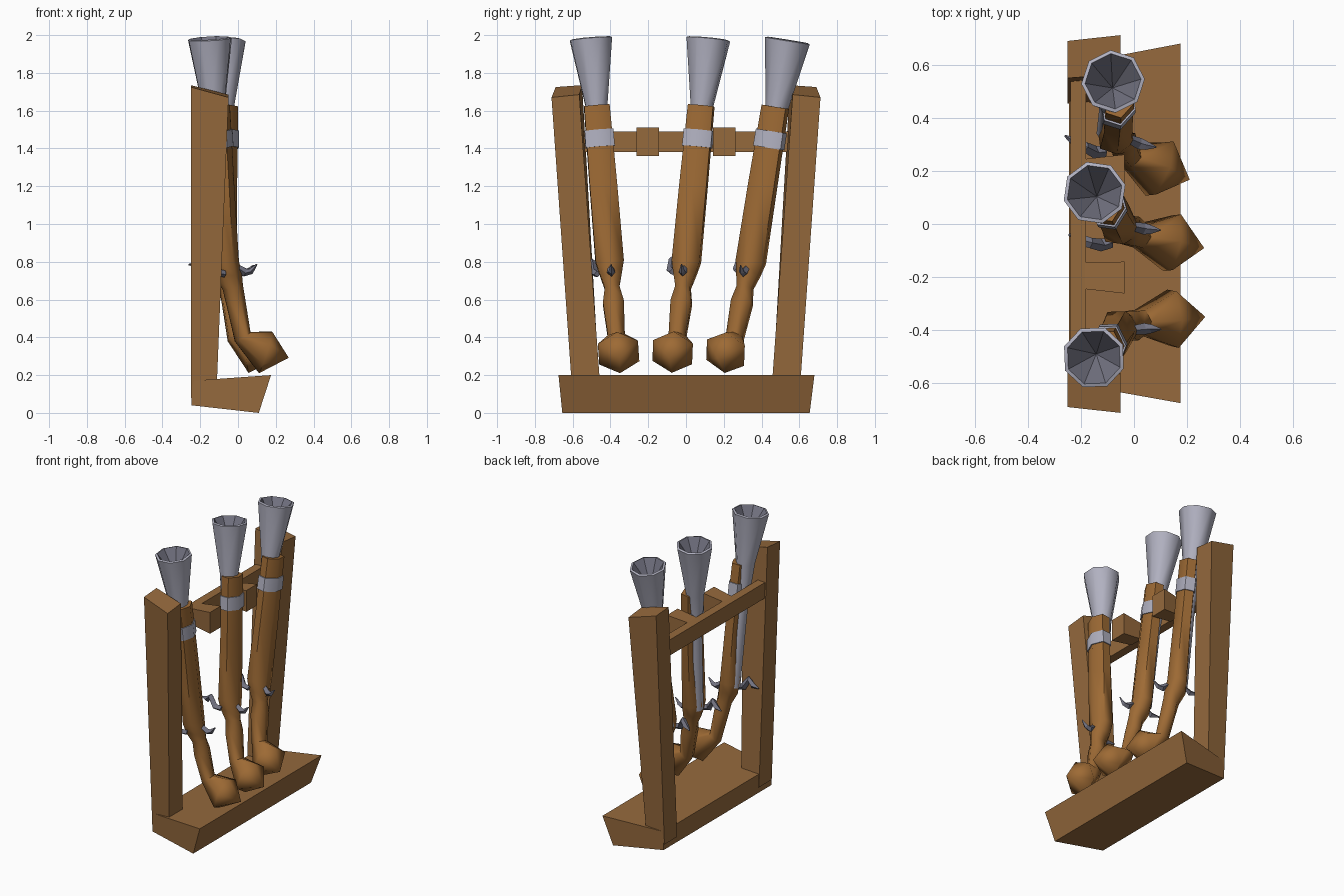
import bpy, bmesh, math
from mathutils import Vector, Matrix

if "Cube" in bpy.data.objects:
    bpy.data.objects.remove(bpy.data.objects["Cube"])


def material(name, rgb):
    m = bpy.data.materials.new(name)
    m.diffuse_color = (*rgb, 1)
    m.use_nodes = True
    m.node_tree.nodes["Principled BSDF"].inputs["Base Color"].default_value = m.diffuse_color
    return m


RACK = material("rack wood", (0.30, 0.142, 0.046))
STOCK = material("stock wood", (0.34, 0.145, 0.035))
STEEL = material("light steel", (0.44, 0.44, 0.53))
DARK = material("dark steel", (0.17, 0.17, 0.22))


def finish(name, bm, mat, smooth=None, matrix=None):
    bmesh.ops.recalc_face_normals(bm, faces=bm.faces[:])
    me = bpy.data.meshes.new(name)
    bm.to_mesh(me)
    bm.free()
    me.materials.append(mat)
    if smooth:
        for p in me.polygons:
            p.use_smooth = True
        me.set_sharp_from_angle(angle=math.radians(smooth))
    ob = bpy.data.objects.new(name, me)
    bpy.context.collection.objects.link(ob)
    if matrix:
        ob.matrix_world = matrix
    return ob


def block(name, bottom, top, mat):
    """Six-sided solid from two quads."""
    bm = bmesh.new()
    b = [bm.verts.new(p) for p in bottom]
    t = [bm.verts.new(p) for p in top]
    bm.faces.new(b)
    bm.faces.new(t)
    for i in range(4):
        j = (i + 1) % 4
        bm.faces.new((b[i], b[j], t[j], t[i]))
    return finish(name, bm, mat)


def loft(name, rings, mat, smooth, matrix):
    """Skin a list of rings; the ends are capped, one-point rings make tips."""
    bm = bmesh.new()
    vs = [[bm.verts.new(p) for p in r] for r in rings]
    for a, b in zip(vs, vs[1:]):
        n = max(len(a), len(b))
        for i in range(n):
            j = (i + 1) % n
            if len(b) == 1:
                bm.faces.new((a[i], a[j], b[0]))
            else:
                bm.faces.new((a[i], a[j], b[j], b[i]))
    for end in (vs[0], vs[-1]):
        if len(end) > 2:
            bm.faces.new(end)
    return finish(name, bm, mat, smooth, matrix)


def ring(x, z, rx, ry, pitch=0, n=6, start=0.0):
    """Ring around (x, 0, z), tipped by pitch degrees in the xz plane."""
    a = math.radians(pitch)
    out = []
    for i in range(n):
        t = 2 * math.pi * i / n + start
        u = rx * math.cos(t)
        out.append((x + u * math.cos(a), ry * math.sin(t), z + u * math.sin(a)))
    return out


def spike(name, pts, radii, mat, matrix):
    """Tapered four-sided bent bar."""
    pts = [Vector(p) for p in pts]
    rings = []
    for i, (p, r) in enumerate(zip(pts, radii)):
        d = (pts[min(i + 1, len(pts) - 1)] - pts[max(i - 1, 0)]).normalized()
        s = d.cross(Vector((0, 1, 0))).normalized()
        w = d.cross(s)
        rings.append([p + s * r, p + w * r, p - s * r, p - w * r])
    return loft(name, rings, mat, None, matrix)


# --- Rack: flared base, two leaning posts, crossbar and spacer blocks
block("rack_base",
      [(-.245, -.60, .04), (.11, -.655, 0), (.11, .655, 0), (-.245, .60, .04)],
      [(-.245, -.60, .17), (.175, -.675, .20), (.175, .68, .20), (-.245, .60, .17)], RACK)
for s, side in ((-1, "left"), (1, "right")):
    block(side + "_post",
          [(-.25, s * .455, .08), (-.115, s * .45, .08), (-.115, s * .60, .08), (-.25, s * .597, .08)],
          [(-.25, s * .55, 1.735), (-.05, s * .565, 1.685), (-.05, s * .712, 1.67), (-.25, s * .69, 1.725)],
          RACK)
block("crossbar",
      [(-.24, -.58, 1.38), (-.18, -.58, 1.38), (-.18, .58, 1.38), (-.24, .58, 1.38)],
      [(-.24, -.58, 1.49), (-.18, -.58, 1.49), (-.18, .58, 1.49), (-.24, .58, 1.49)], RACK)
for s, side in ((-1, "left"), (1, "right")):
    q = [(-.185, s * .145), (-.035, s * .142), (-.035, s * .262), (-.185, s * .245)]
    zb, zt = (1.375, 1.36, 1.36, 1.375), (1.49, 1.51, 1.51, 1.49)
    block(side + "_spacer", [(*p, z) for p, z in zip(q, zb)],
          [(*p, z) for p, z in zip(q, zt)], RACK)


# --- Flared-muzzle gun, built around the barrel axis with the lock at the origin
def gun(tag, x, y, tilt_x, tilt_y, yaw):
    m = (Matrix.Translation((x, y, .8)) @ Matrix.Rotation(math.atan(tilt_x), 4, 'Y')
         @ Matrix.Rotation(-math.atan(tilt_y), 4, 'X')
         @ Matrix.Rotation(math.radians(yaw), 4, 'Z'))
    # stock with narrow wrist and swollen butt
    loft("stock_" + tag, [
        ring(.028, .83, .060, .078),
        ring(.028, .40, .060, .084),
        ring(.022, .00, .068, .086),
        ring(.030, -.07, .072, .066),
        ring(.050, -.14, .055, .045, 10),
        ring(.062, -.22, .052, .064, 15),
        ring(.088, -.405, .048, .052, 28),
        ring(.205, -.495, .115, .123, 69),
        [(.325, 0, -.53)]], STOCK, 65, m)
    # band round the fore-end
    loft("band_" + tag, [ring(.028, .61, .067, .089), ring(.028, .70, .067, .088)], STEEL, 65, m)
    # barrel and bell
    o = math.pi / 8
    loft("barrel_" + tag, [ring(0, z, r, r, 0, 8, o) for z, r in
                           ((-.03, .048), (.55, .045), (.83, .062), (1.185, .120), (1.19, .106))],
         STEEL, 50, m)
    # dark hollow of the muzzle: remove the barrel's end cap and sink a cone
    bpy.data.objects["barrel_" + tag].data.name = "barrel_" + tag
    me = bpy.data.objects["barrel_" + tag].data
    bm = bmesh.new()
    bm.from_mesh(me)
    cap = [f for f in bm.faces if len(f.verts) == 8 and f.calc_center_median().z > 1]
    bmesh.ops.delete(bm, geom=cap, context='FACES_ONLY')
    bm.to_mesh(me)
    bm.free()
    bore = bmesh.new()
    rim = [bore.verts.new(p) for p in ring(0, 1.19, .106, .106, 0, 8, o)]
    tip = bore.verts.new((0, 0, 1.03))
    for i in range(8):
        bore.faces.new((rim[i], rim[(i + 1) % 8], tip))
    ob = finish("bore_" + tag, bore, DARK, None, m)
    if ob.data.polygons[0].normal.z < 0:
        ob.data.flip_normals()
    # trigger and hammer
    spike("trigger_" + tag, [(.06, 0, -.02), (.12, 0, -.065), (.15, 0, -.06), (.185, 0, -.025)],
          (.014, .022, .016, .003), DARK, m)
    spike("hammer_" + tag, [(.01, -.07, -.06), (-.03, -.085, -.05), (-.065, -.088, .01),
                            (-.10, -.08, -.02), (-.155, -.065, -.02)],
          (.018, .024, .02, .02, .004), DARK, m)


gun("left", -.085, -.405, -.056, -.083, 2)
gun("middle", -.085, .005, -.054, .096, -8)
gun("right", -.093, .35, .012, .16, -18)
